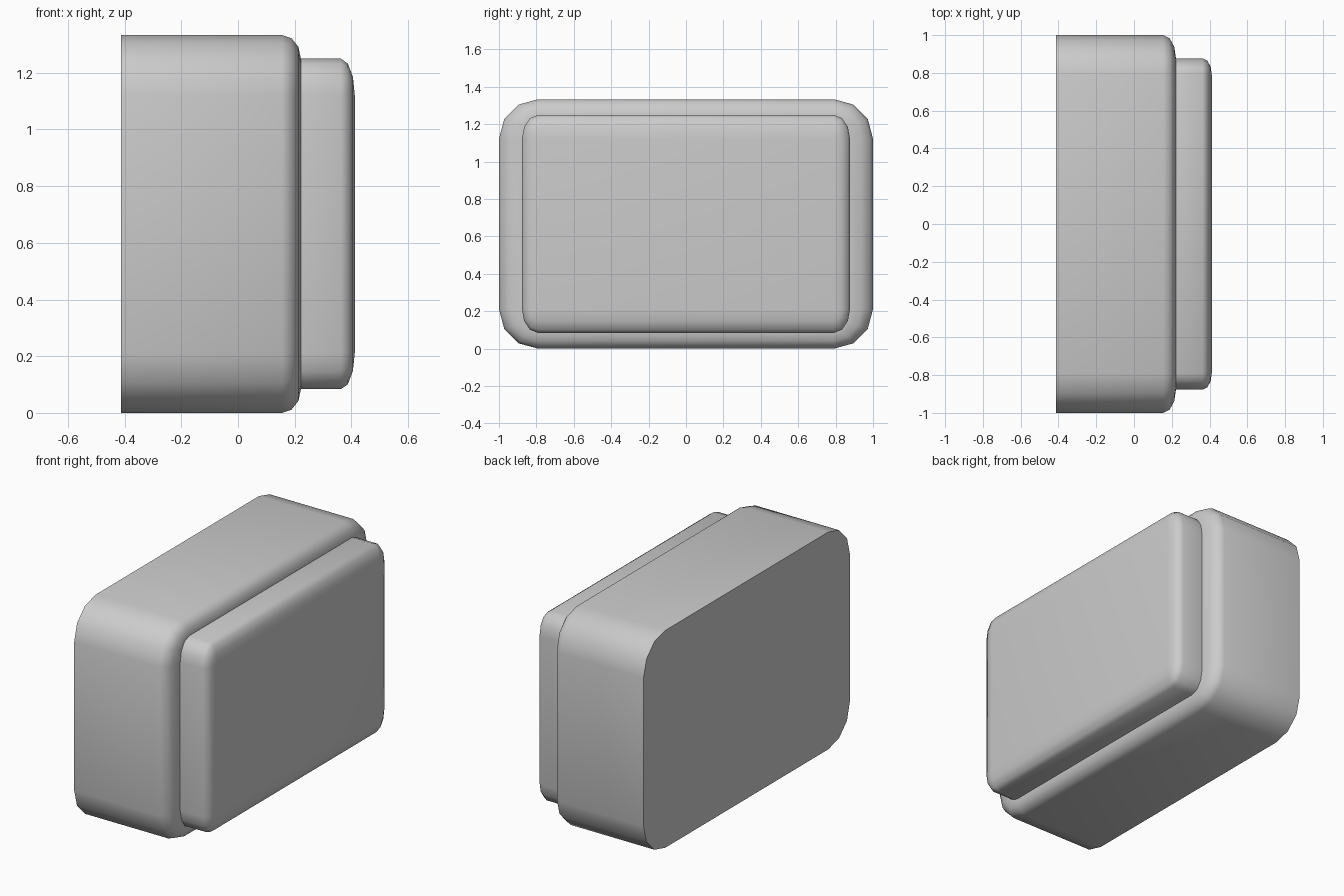
import bpy, bmesh
from math import sin, cos, pi, radians

if "Cube" in bpy.data.objects:
    bpy.data.objects.remove(bpy.data.objects["Cube"])

CY, CZ, MID = 0.79, 0.455, 0.6667   # corner centres (half extents) and mid height
SEG = 3                             # sides per rounded corner


def ring(bm, x, ry, rz):
    """Rounded rectangle in the YZ plane."""
    verts = []
    for q, (sy, sz) in enumerate(((1, 1), (-1, 1), (-1, -1), (1, -1))):
        for i in range(SEG + 1):
            a = (q + i / SEG) * pi / 2
            verts.append(bm.verts.new((x, sy * CY + ry * cos(a),
                                       MID + sz * CZ + rz * sin(a))))
    return verts


def rounded_block(name, x0, x1, x2, outer, inner, back_cap, front_cap):
    """Straight sides x0..x1, then an edge rounded in to x2."""
    bm = bmesh.new()
    rings = [ring(bm, x0, *outer)]
    for i in range(SEG + 1):
        a = i / SEG * pi / 2
        rings.append(ring(bm, x1 + (x2 - x1) * sin(a),
                          *(n + (o - n) * cos(a) for o, n in zip(outer, inner))))
    for r, s in zip(rings, rings[1:]):
        for i in range(len(r)):
            j = (i + 1) % len(r)
            bm.faces.new((r[i], r[j], s[j], s[i]))
    if back_cap:
        bm.faces.new(rings[0][::-1])
    if front_cap:
        bm.faces.new(rings[-1])
    bmesh.ops.remove_doubles(bm, verts=bm.verts[:], dist=0.0005)
    bmesh.ops.recalc_face_normals(bm, faces=bm.faces[:])
    mesh = bpy.data.meshes.new(name)
    bm.to_mesh(mesh)
    bm.free()
    obj = bpy.data.objects.new(name, mesh)
    bpy.context.collection.objects.link(obj)
    bpy.ops.object.select_all(action='DESELECT')
    obj.select_set(True)
    bpy.context.view_layer.objects.active = obj
    bpy.ops.object.shade_smooth_by_angle(angle=radians(45))
    return obj


# Main housing with flat back, rounded towards the panel
rounded_block("housing", -0.412, 0.155, 0.222, (0.21, 0.2117), (0.087, 0.128), True, True)
# Raised panel, its edge rounded down to the flat face
rounded_block("raised_panel", 0.222, 0.363, 0.412, (0.087, 0.128), (0, 0), False, True)
